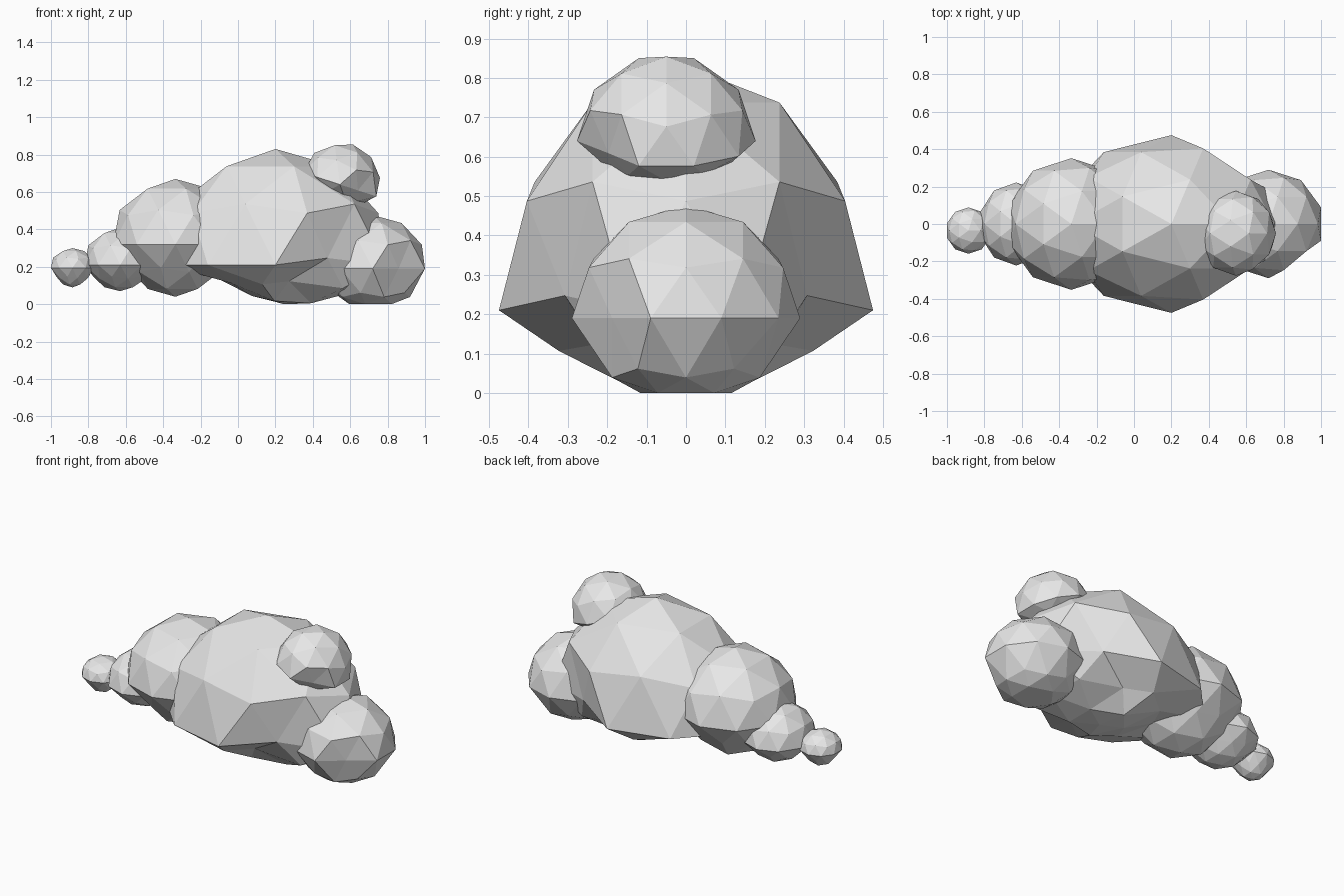
import bpy, bmesh, math
from mathutils import Matrix, Vector

if "Cube" in bpy.data.objects:
    bpy.data.objects.remove(bpy.data.objects["Cube"])

mat = bpy.data.materials.new("cloud grey white")
mat.diffuse_color = (0.8, 0.8, 0.8, 1)
mat.use_nodes = True
mat.node_tree.nodes["Principled BSDF"].inputs["Base Color"].default_value = mat.diffuse_color


def pinched(p, pinch, lower):
    """Underside pulled inward and flattened."""
    x, y, z = p
    return (x * pinch, y * pinch, z * lower) if z < -0.01 else (x, y, z)


def plain_shape(p):
    return pinched(p, 0.8, 1.0)


def dented_shape(p):
    # one tucked-in corner on the front right
    x, y, z = p
    if abs(z) < 0.01 and 0.5 < x < 0.7 and y < 0:
        return x * 0.8, y * 0.8, z
    return pinched(p, 0.8, 1.0)


def main_shape(p):
    x, y, z = p
    if abs(z) < 0.01 and 0.5 < x < 0.7:      # tucked-in corners beside the right puff
        return x * 0.77, y * 0.8, 0.06
    if z > -0.01:
        return x, y, z
    if abs(y) > 0.7 and x > 0:               # hollows below those corners
        return x * 0.45, y * 0.6, -0.14
    # keel-like underside that narrows towards the right
    depth = {0.4: -0.2, 0.5: -0.24, 0.8: -0.33, 1.0: -0.34}[math.floor(-z * 10 + 1e-3) / 10]
    narrow = 1 + 0.45 * z
    return x * narrow * 0.88 + 0.08, y * narrow, depth + 0.12 * max(0, -x)


def puff(name, centre, radii, shape, tilt=0.0):
    bm = bmesh.new()
    bmesh.ops.create_icosphere(bm, subdivisions=2, radius=1)
    turn = Matrix.Rotation(math.radians(tilt), 3, 'Y')
    for v in bm.verts:
        q = Vector(a * r for a, r in zip(shape(v.co), radii))
        p = turn @ q + Vector(centre)
        p.z = max(p.z, 0)                    # cut off at the ground
        v.co = p
    mesh = bpy.data.meshes.new(name)
    bm.to_mesh(mesh)
    bm.free()
    mesh.materials.append(mat)
    obj = bpy.data.objects.new(name, mesh)
    bpy.context.collection.objects.link(obj)


# Cloud puffs, from the largest to the smallest
puff("main_puff", (0.2, 0, 0.21), (0.615, 0.475, 0.62), main_shape)
puff("left_puff", (-0.335, 0, 0.32), (0.35, 0.352, 0.35), lambda p: pinched(p, 0.8, 0.8))
puff("right_puff", (0.72, 0, 0.19), (0.294, 0.29, 0.287), dented_shape)
puff("top_puff", (0.545, -0.05, 0.64), (0.215, 0.227, 0.225), lambda p: pinched(dented_shape(p), 1, 0.5), tilt=18)
puff("tail_puff", (-0.63, 0, 0.21), (0.2, 0.222, 0.2), lambda p: pinched(p, 0.8, 0.7))
puff("tail_tip_puff", (-0.885, -0.035, 0.195), (0.121, 0.124, 0.105), plain_shape)
